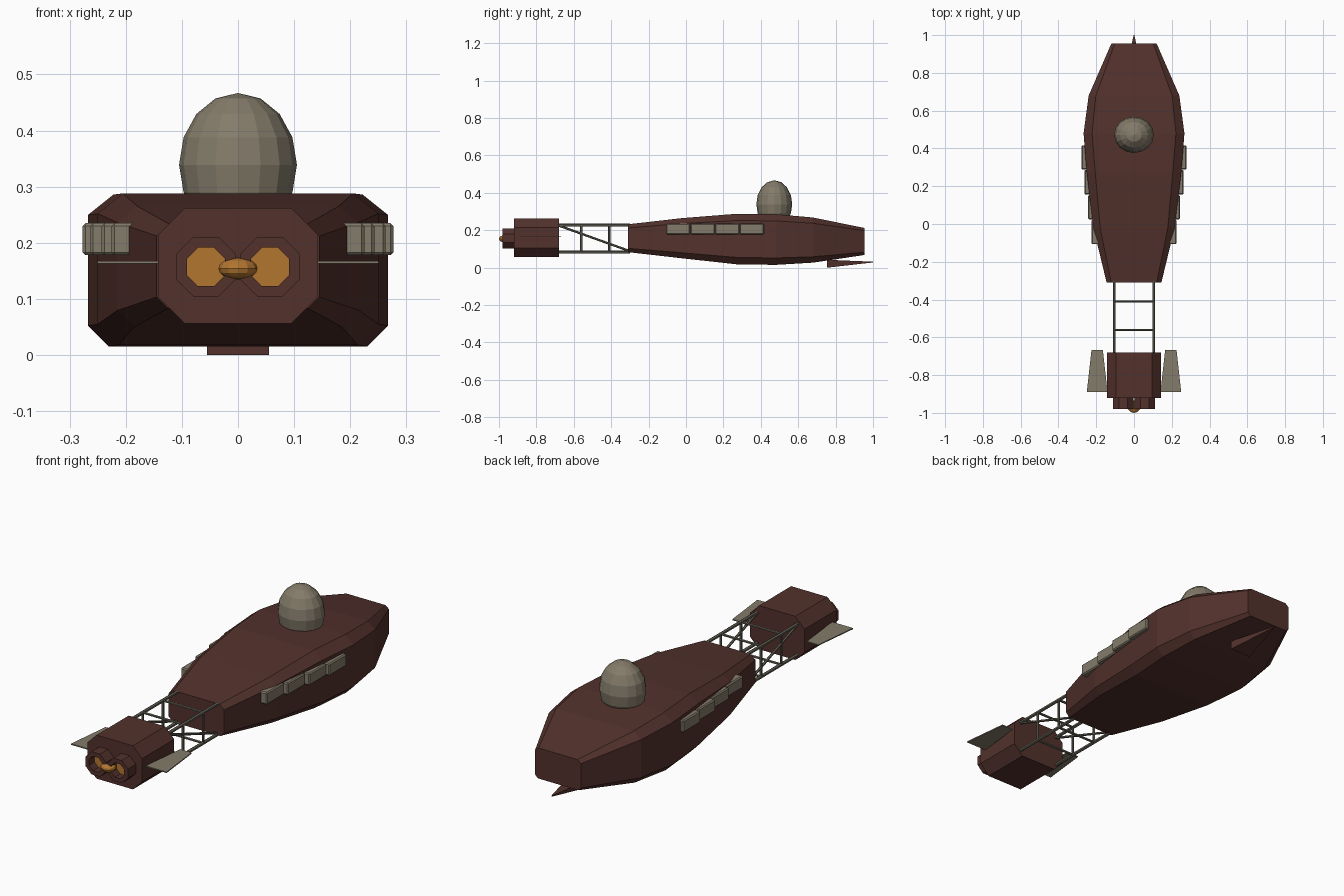
import bpy, bmesh
from math import pi, sin, cos
from mathutils import Vector, Matrix

if "Cube" in bpy.data.objects:
    bpy.data.objects.remove(bpy.data.objects["Cube"])


def material(name, rgb):
    m = bpy.data.materials.new(name)
    m.diffuse_color = (*rgb, 1)
    m.use_nodes = True
    m.node_tree.nodes["Principled BSDF"].inputs["Base Color"].default_value = m.diffuse_color
    return m


BROWN = material("dark_red_brown", (0.085, 0.031, 0.025))
GREY = material("warm_grey", (0.23, 0.20, 0.145))
DARK = material("strut_grey", (0.13, 0.12, 0.09))
ORANGE = material("engine_orange", (0.45, 0.18, 0.03))


def finish(name, bm, mat):
    bmesh.ops.recalc_face_normals(bm, faces=bm.faces)
    me = bpy.data.meshes.new(name)
    bm.to_mesh(me)
    bm.free()
    ob = bpy.data.objects.new(name, me)
    bpy.context.collection.objects.link(ob)
    me.materials.append(mat)
    return ob


def loft(name, rings, mat, closed=False):
    """Skin a list of equal-length point rings; cap the ends unless closed."""
    bm = bmesh.new()
    vs = [[bm.verts.new(p) for p in r] for r in rings]
    n = len(rings[0])
    pairs = list(zip(vs, vs[1:])) + ([(vs[-1], vs[0])] if closed else [])
    for a, b in pairs:
        for i in range(n):
            j = (i + 1) % n
            bm.faces.new((a[i], a[j], b[j], b[i]))
    if not closed:
        bm.faces.new(vs[0])
        bm.faces.new(vs[-1])
    return finish(name, bm, mat)


def chamfered(y, w, z0, z1, top, bottom):
    """Box section at y with cut corners; top/bottom = (dx, dz) of the cut."""
    half = [(w - bottom[0], z0), (w, z0 + bottom[1]),
            (w, z1 - top[1]), (w - top[0], z1)]
    return [(x, y, z) for x, z in half] + [(-x, y, z) for x, z in half[::-1]]


def box(name, lo, hi, mat, bevel=0):
    bm = bmesh.new()
    lo, hi = Vector(lo), Vector(hi)
    bmesh.ops.create_cube(bm, size=1, matrix=Matrix.Translation((lo + hi) / 2)
                          @ Matrix.Diagonal((*(hi - lo), 1)))
    if bevel:
        bmesh.ops.bevel(bm, geom=bm.edges[:], offset=bevel, segments=1,
                        affect='EDGES')
    return finish(name, bm, mat)


def rod(name, a, b, r, mat):
    a, b = Vector(a), Vector(b)
    d = b - a
    bm = bmesh.new()
    bmesh.ops.create_cone(bm, cap_ends=True, segments=6, radius1=r, radius2=r,
                          depth=d.length,
                          matrix=Matrix.Translation((a + b) / 2)
                          @ d.to_track_quat('Z', 'Y').to_matrix().to_4x4())
    return finish(name, bm, mat)


def ellipsoid(name, loc, radii, seg, rings, mat):
    bm = bmesh.new()
    bmesh.ops.create_uvsphere(bm, u_segments=seg, v_segments=rings, radius=1,
                              matrix=Matrix.Translation(loc)
                              @ Matrix.Diagonal((*radii, 1)))
    return finish(name, bm, mat)


# main hull: y, half width, bottom z, top z, chamfer scale
stations = [(-0.31, 0.145, 0.083, 0.232, 0.55), (-0.02, 0.215, 0.050, 0.265, 0.8),
            (0.27, 0.250, 0.018, 0.288, 1.0), (0.48, 0.267, 0.015, 0.286, 1.0),
            (0.68, 0.240, 0.027, 0.268, 0.85), (0.955, 0.120, 0.068, 0.212, 0.4)]
loft("hull", [chamfered(y, w, a, b, (0.045 * s, 0.036 * s), (0.037 * s, 0.037 * s))
              for y, w, a, b, s in stations], BROWN)

# dome on the hull
ellipsoid("dome", (0, 0.472, 0.339), (0.105, 0.096, 0.128), 16, 8, GREY)

# tapered spike under the far end
loft("keel_spike", [[(x * w, y, z) for x, z in
                     ((-1, zc - h), (1, zc - h), (1, zc + h), (-1, zc + h))]
                    for y, w, zc, h in ((0.755, 0.055, 0.021, 0.021),
                                        (1.0, 0.002, 0.03, 0.002))], BROWN)

# engine block
loft("engine_block", [chamfered(y, 0.143, 0.056, 0.262, (0.048, 0.048), (0.048, 0.048))
                      for y in (-0.92, -0.68)], BROWN)


def octagon(cx, y, r):
    return [(cx + r * cos(pi / 8 + i * pi / 4), y, 0.157 + r * sin(pi / 8 + i * pi / 4))
            for i in range(8)]


for s, side in ((-1, "left"), (1, "right")):
    # hollow nozzle with glowing plate inside
    cx = s * 0.057
    loft(f"{side}_nozzle", [octagon(cx, y, r) for y, r in
                            ((-0.915, 0.058), (-0.98, 0.058), (-0.98, 0.037), (-0.915, 0.037))],
         BROWN, closed=True)
    loft(f"{side}_nozzle_glow", [octagon(cx, y, 0.037) for y in (-0.94, -0.93)], ORANGE)

    # fin beside the engine
    loft(f"{side}_fin", [[(s * x, y, z) for x, y in ((0.14, -0.89), (0.25, -0.89),
                                                    (0.225, -0.667), (0.165, -0.667))]
                         for z in (0.163, 0.168)], GREY)

    # stepped side panels following the hull
    for i, x in enumerate((0.225, 0.243, 0.263, 0.277)):
        y = -0.107 + i * 0.1315
        xs = sorted((s * x, s * (x - 0.05)))
        box(f"{side}_side_panel_{i + 1}", (xs[0], y, 0.178), (xs[1], y + 0.129, 0.235),
            GREY, 0.005)

    # truss sides: longerons, posts and diagonal
    tx = s * 0.105
    for z in (0.083, 0.228):
        rod(f"{side}_truss_beam", (tx, -0.69, z), (tx, -0.30, z), 0.008, DARK)
    for y in (-0.56, -0.41):
        rod(f"{side}_truss_post", (tx, y, 0.083), (tx, y, 0.228), 0.006, DARK)
    rod(f"{side}_truss_diagonal", (tx, -0.68, 0.225), (tx, -0.31, 0.092), 0.006, DARK)

# truss cross bars
for y in (-0.56, -0.41):
    for z in (0.083, 0.228):
        rod("truss_cross_bar", (-0.105, y, z), (0.105, y, z), 0.006, DARK)

# glowing bulb between the nozzles
ellipsoid("engine_bulb", (0, -0.967, 0.154), (0.035, 0.033, 0.02), 12, 8, ORANGE)
